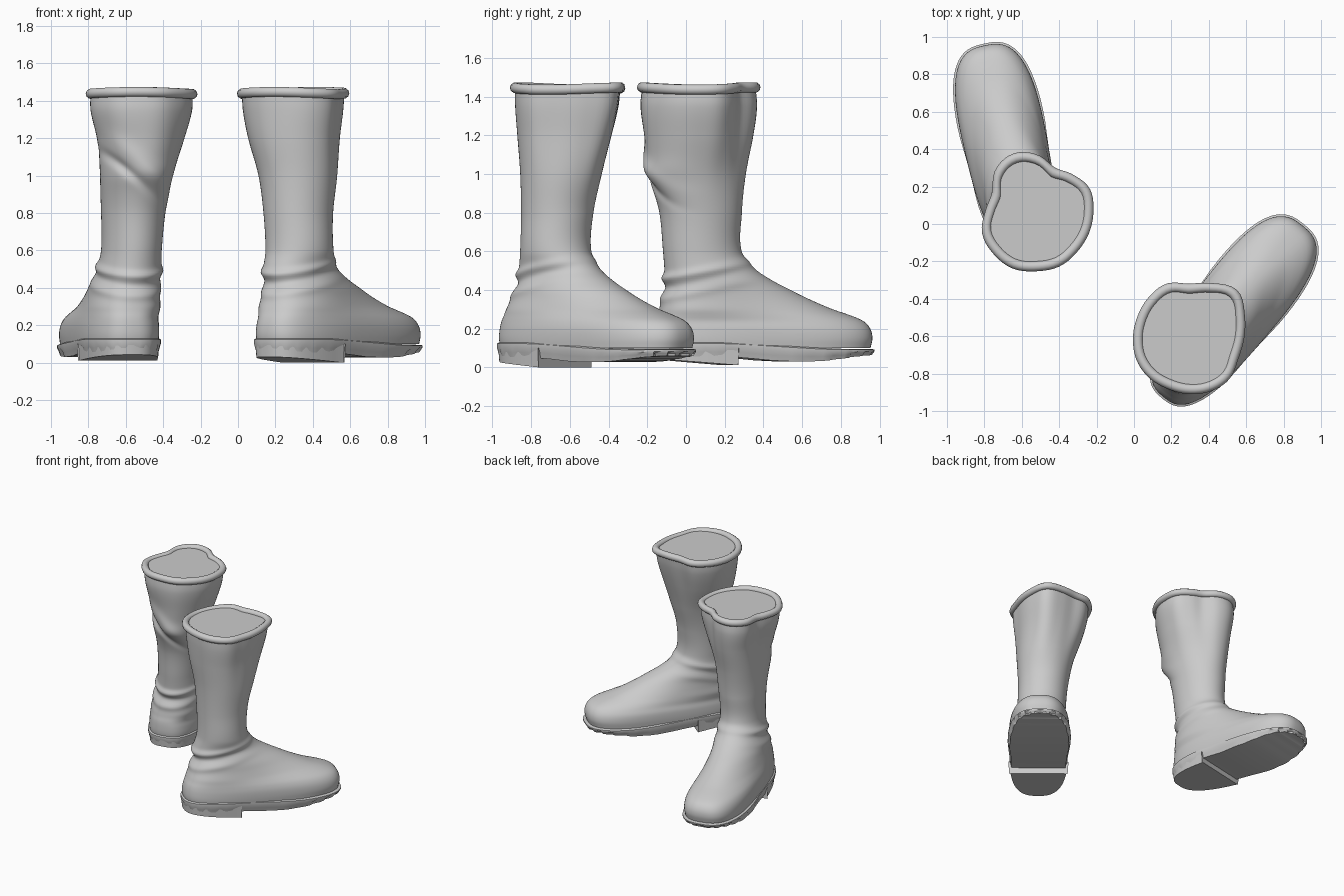
import bpy, bmesh
from math import sin, cos, pi, exp, radians, atan2, copysign, hypot

if "Cube" in bpy.data.objects:
    bpy.data.objects.remove(bpy.data.objects["Cube"])

N = 72  # points round each section

# Foot sections: z, back, front, side shift, half width, taper, squareness
FOOT = [
    (0.10, -0.218, 0.895, 0.00, 0.218, 0.07, 2.8),
    (0.15, -0.226, 0.905, 0.00, 0.222, 0.07, 2.8),
    (0.20, -0.226, 0.895, 0.00, 0.220, 0.05, 2.7),
    (0.24, -0.222, 0.86, 0.00, 0.210, 0.00, 2.6),
    (0.27, -0.215, 0.79, 0.005, 0.202, -0.08, 2.5),
    (0.30, -0.210, 0.70, 0.01, 0.195, -0.15, 2.4),
    (0.35, -0.20, 0.58, 0.015, 0.186, -0.18, 2.2),
    (0.40, -0.19, 0.475, 0.02, 0.180, -0.18, 2.1),
    (0.45, -0.19, 0.375, 0.03, 0.175, -0.12, 2.0),
    (0.50, -0.19, 0.295, 0.035, 0.170, -0.06, 2.0),
]

# Shaft: z, centre forward, centre sideways, half depth, half width
# Rim: distance from rim centre every 22.5 degrees
# Folds: z, slope forward, slope sideways, thickness, height, mask centre, mask radius
ANKLE_FOLDS = [(0.50, 0.20, 0, 0.022, 0.017, -0.08, 0, 0.33),
               (0.455, 0.22, 0, 0.020, -0.008, -0.08, 0, 0.3),
               (0.40, 0.22, 0, 0.024, 0.012, -0.08, 0, 0.28)]
BOOTS = [
    dict(name="left", origin=(-0.61, 0.07), angle=102, side=1, stretch=1.0, lean=0.0, lift=0.012,
         shaft=[(0.6, 0.006, 0.042, 0.205, 0.160), (0.8, -0.005, 0.05, 0.215, 0.17),
                (1.0, -0.024, 0.06, 0.25, 0.195), (1.2, -0.02, 0.083, 0.272, 0.237),
                (1.35, -0.02, 0.087, 0.285, 0.275), (1.45, -0.02, 0.088, 0.276, 0.276)],
         rim=[.30, .305, .27, .245, .30, .332, .311, .253, .27, .314, .325, .332, .32, .318, .304, .30],
         folds=ANKLE_FOLDS + [(1.0, 0, -0.9, 0.03, -0.02, -0.24, -0.03, 0.16),
                              (1.10, 0, -0.9, 0.06, 0.016, -0.24, 0.06, 0.16),
                              (1.0, 0, 0.1, 0.06, 0.012, -0.24, 0.08, 0.16)]),
    dict(name="right", origin=(0.30, -0.75), angle=51, side=-1, stretch=1.055, lean=0.055, lift=0.0,
         shaft=[(0.6, 0.078, 0.026, 0.188, 0.178), (0.8, 0.08, 0.036, 0.188, 0.185),
                (1.0, 0.094, 0.05, 0.215, 0.21), (1.2, 0.095, 0.077, 0.25, 0.25),
                (1.35, 0.10, 0.088, 0.272, 0.277), (1.45, 0.104, 0.091, 0.28, 0.28)],
         rim=[.293, .324, .37, .322, .292, .318, .309, .30, .30, .304, .30, .292, .297, .305, .306, .283],
         folds=ANKLE_FOLDS),
]


def smooth(a, b, x):
    t = min(1, max(0, (x - a) / (b - a)))
    return t * t * (3 - 2 * t)


def hermite(rows, z):
    """Smoothly interpolate table rows by their first column."""
    i = 0
    while i < len(rows) - 2 and z > rows[i + 1][0]:
        i += 1
    p, q = rows[i], rows[i + 1]
    o, r = rows[max(i - 1, 0)], rows[min(i + 2, len(rows) - 1)]
    h = q[0] - p[0]
    t = (z - p[0]) / h
    out = []
    for k in range(1, len(p)):
        m0 = (q[k] - o[k]) / (q[0] - o[0]) * h
        m1 = (r[k] - p[k]) / (r[0] - p[0]) * h
        out.append((2*t**3 - 3*t**2 + 1) * p[k] + (t**3 - 2*t**2 + t) * m0
                   + (3*t**2 - 2*t**3) * q[k] + (t**3 - t**2) * m1)
    return out


def outline(back, front, shift, width, taper, n):
    """Tapered superellipse in the foot frame."""
    mid, half = (back + front) / 2, (front - back) / 2
    pts = []
    for i in range(N):
        a = 2 * pi * i / N
        c, s = cos(a), sin(a)
        f = copysign(abs(c) ** (2 / n), c)
        pts.append((mid + half * f, shift + width * (1 + taper * f) * copysign(abs(s) ** (2 / n), s)))
    return pts


def periodic(vals, ang):
    x = (ang / (2 * pi)) % 1 * len(vals)
    i, t = int(x), x % 1
    a, b, c, d = (vals[(i + k) % len(vals)] for k in (-1, 0, 1, 2))
    return b + 0.5 * t * (c - a + t * (2*a - 5*b + 4*c - d + t * (3*(b - c) + d - a)))


def loft(name, rings, cap="fan", closed=False, angle=None):
    bm = bmesh.new()
    R = [[bm.verts.new(p) for p in ring] for ring in rings]
    n = len(R[0])
    for k in range(len(R) if closed else len(R) - 1):
        a, b = R[k], R[(k + 1) % len(R)]
        for i in range(n):
            bm.faces.new((a[i], a[(i + 1) % n], b[(i + 1) % n], b[i]))
    if not closed:
        bm.faces.new(R[-1])
        if cap == "strips":  # bridge left and right edges so the bottom can curve
            a = R[0]
            for i in range(n // 2):
                quad = []
                for v in (a[i], a[i + 1], a[(n - i - 1) % n], a[(n - i) % n]):
                    if v not in quad:
                        quad.append(v)
                bm.faces.new(quad)
        else:
            bm.faces.new(R[0])
    bmesh.ops.recalc_face_normals(bm, faces=bm.faces)
    me = bpy.data.meshes.new(name)
    bm.to_mesh(me)
    bm.free()
    ob = bpy.data.objects.new(name, me)
    bpy.context.collection.objects.link(ob)
    bpy.ops.object.select_all(action='DESELECT')
    ob.select_set(True)
    bpy.context.view_layer.objects.active = ob
    bpy.ops.object.shade_smooth_by_angle(angle=radians(angle or 50))
    return ob


def build_boot(B):
    ang = radians(B["angle"])
    d = (cos(ang), sin(ang))
    s = (sin(ang) * B["side"], -cos(ang) * B["side"])
    ox, oy = B["origin"]
    mean = sum(B["rim"]) / 16

    def world(u, v, z):
        return (ox + u * d[0] + v * s[0], oy + u * d[1] + v * s[1], z)

    # one table of sections from sole to rim
    rows = []
    for z, b, f, v, w, t, n in FOOT:
        lean = B["lean"] * smooth(0.15, 0.5, z)
        rows.append((z, b + lean, f * B["stretch"] + lean * 0.6, v, w, t, n))
    for z, u, v, a, b in B["shaft"]:
        rows.append((z, u - a, u + a, v, b, 0, 2))

    def section(z):
        p = hermite(rows, z)
        cu, cv = (p[0] + p[1]) / 2, p[2]
        w = smooth(0.8, 1.4, z)
        pts = []
        for u, v in outline(*p):
            du, dv = u - cu, v - cv
            th = atan2(du * d[1] + dv * s[1], du * d[0] + dv * s[0])
            k = 1 + w * (periodic(B["rim"], th) / mean - 1)
            for z0, ku, kv, t, amp, mu, mv, rad in B["folds"]:
                mask = exp(-((u - mu) ** 2 + (v - mv) ** 2) / rad ** 2)
                k += amp * mask * exp(-((z - z0 - ku * u - kv * v) / t) ** 2) / max(hypot(du, dv), 0.1)
            pts.append((cu + du * k, cv + dv * k))
        return pts

    # upper: foot and shaft in one skin, closed by the flat top
    zs = [0.10 + 1.35 * i / 120 for i in range(121)]
    loft(B["name"] + "_boot_upper", [[world(u, v, z) for u, v in section(z)] for z in zs])

    # rolled rim
    top = section(1.45)
    cu, cv = sum(p[0] for p in top) / N, sum(p[1] for p in top) / N
    rings = []
    for j in range(10):
        a = 2 * pi * j / 10
        ring = []
        for i, (u, v) in enumerate(top):
            k = 1 + 0.027 * cos(a) / hypot(u - cu, v - cv)
            wave = 0.006 * sin(4 * pi * i / N + 1)
            ring.append(world(cu + (u - cu) * k, cv + (v - cv) * k, 1.442 + wave + 0.027 * sin(a)))
        rings.append(ring)
    loft(B["name"] + "_boot_rim", rings, closed=True, angle=60)

    # sole with a notched edge and a slightly raised toe
    front = 0.905 * B["stretch"]

    def sole_top(u):
        return 0.13 - 0.035 * smooth(0.0, 0.8, u)

    def sole_bottom(u):
        return 0.05 - 0.022 * smooth(0.1, 0.45, u) + 0.032 * smooth(0.55, front, u) + B["lift"] * 0.3

    def sole_ring(grow, height, notch=0.0):
        pts = []
        for i, (u, v) in enumerate(outline(-0.226 - grow, front + grow, 0, 0.222 + grow, 0.07, 2.8)):
            cut = notch if min(i, N - i) % 3 == 0 else 0
            waist = 1 - 0.05 * exp(-((u - 0.25) / 0.15) ** 2)
            zb, zt = sole_bottom(u), sole_top(u)
            pts.append(world(u * (1 - cut), v * waist * (1 - cut), zb + (zt - zb) * height))
        return pts

    loft(B["name"] + "_boot_sole", [sole_ring(-0.004, 0, 0.02), sole_ring(0.004, 0.35, 0.03),
                                    sole_ring(0.010, 0.65), sole_ring(0.010, 0.92),
                                    sole_ring(0.0, 1.0)], cap="strips", angle=40)

    # heel block with a straight front face
    def heel_ring(grow, z_of):
        pts = outline(-0.226 - grow, front, 0, 0.215 + grow, 0.07, 2.8)
        return [world(min(u, 0.16), v, z_of(min(u, 0.16))) for u, v in pts]

    loft(B["name"] + "_boot_heel", [heel_ring(0.0, lambda u: 0.012 - (u - 0.01) * 0.08 + B["lift"]),
                                    heel_ring(0.006, lambda u: 0.10)], angle=40)


for boot in BOOTS:
    build_boot(boot)
